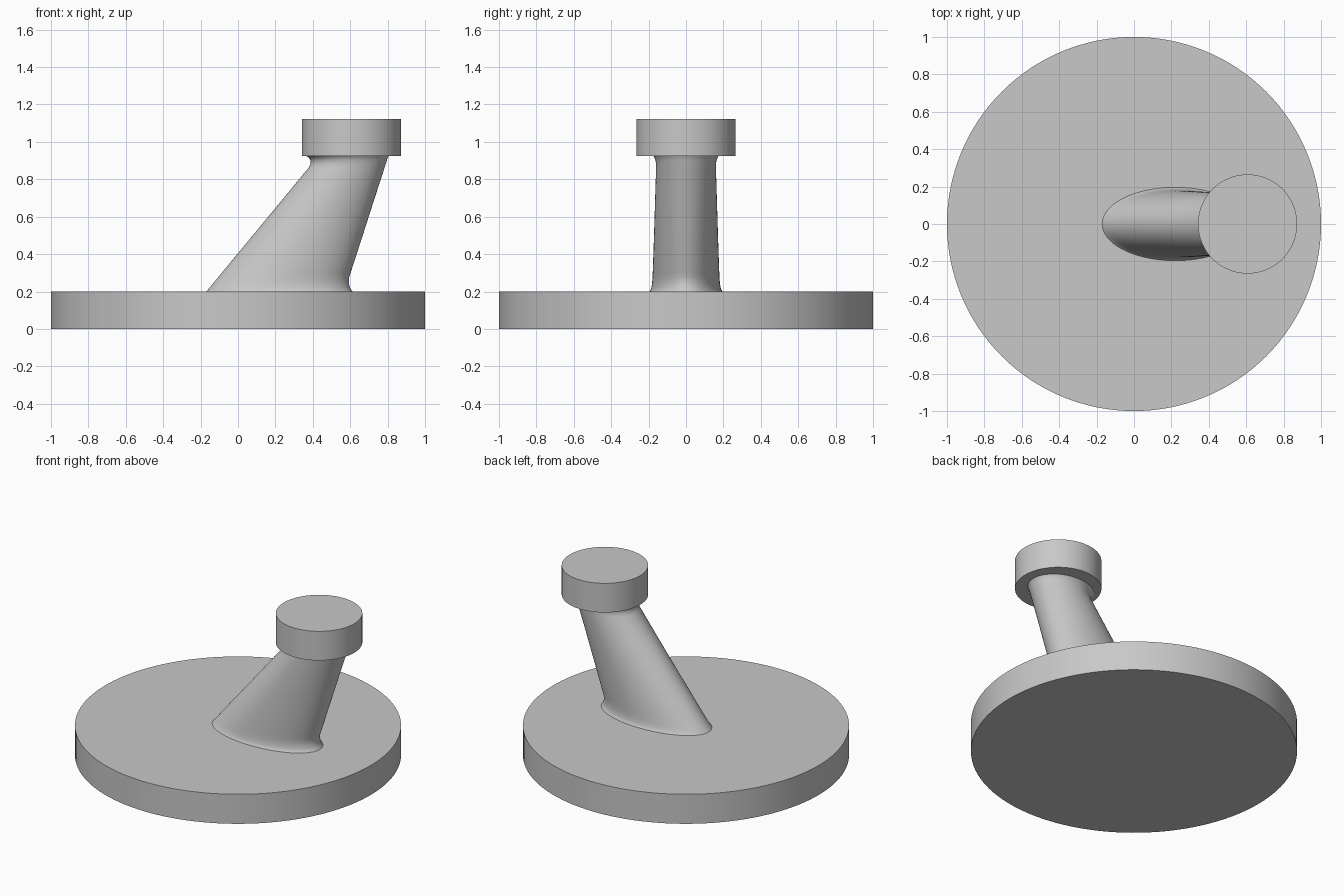
import bpy, bmesh
from math import cos, sin, tau, radians

cube = bpy.data.objects.get("Cube")
if cube:
    bpy.data.objects.remove(cube, do_unlink=True)

grey = bpy.data.materials.new("light grey")
grey.use_nodes = True
colour = (0.58, 0.58, 0.58, 1)
grey.diffuse_color = colour
grey.node_tree.nodes["Principled BSDF"].inputs["Base Color"].default_value = colour


def loft(name, rings, sides=128):
    """Stack horizontal ellipses given as (z, left x, right x, half depth)."""
    bm = bmesh.new()
    loops = []
    for z, x0, x1, depth in rings:
        mid, half = (x0 + x1) / 2, (x1 - x0) / 2
        loops.append([bm.verts.new((mid + half * cos(tau * i / sides),
                                    depth * sin(tau * i / sides), z))
                      for i in range(sides)])
    for low, high in zip(loops, loops[1:]):
        for i in range(sides):
            j = (i + 1) % sides
            bm.faces.new((low[i], low[j], high[j], high[i]))
    bm.faces.new(loops[0][::-1])
    bm.faces.new(loops[-1])
    mesh = bpy.data.meshes.new(name)
    bm.to_mesh(mesh)
    bm.free()
    mesh.materials.append(grey)
    obj = bpy.data.objects.new(name, mesh)
    bpy.context.collection.objects.link(obj)
    bpy.ops.object.select_all(action="DESELECT")
    obj.select_set(True)
    bpy.context.view_layer.objects.active = obj
    bpy.ops.object.shade_smooth_by_angle(angle=radians(35))
    return obj


def disc(name, x, radius, bottom, top):
    return loft(name, [(z, x - radius, x + radius, radius) for z in (bottom, top)])


# Wide round base and small cap
disc("base", 0, 1, 0, 0.2)
disc("cap", 0.607, 0.265, 0.925, 1.122)

# Leaning, tapered stem with fillets at both ends
loft("stem", [
    (0.2, -0.17, 0.612, 0.196),
    (0.21, -0.161, 0.604, 0.189),
    (0.225, -0.148, 0.597, 0.184),
    (0.25, -0.128, 0.592, 0.181),
    (0.275, -0.107, 0.594, 0.179),
    (0.3, -0.087, 0.602, 0.178),
    (0.5, 0.079, 0.667, 0.171),
    (0.7, 0.244, 0.731, 0.165),
    (0.86, 0.376, 0.783, 0.160),
    (0.875, 0.385, 0.788, 0.160),
    (0.89, 0.389, 0.793, 0.161),
    (0.905, 0.386, 0.797, 0.164),
    (0.917, 0.377, 0.802, 0.169),
    (0.925, 0.362, 0.806, 0.176),
])
